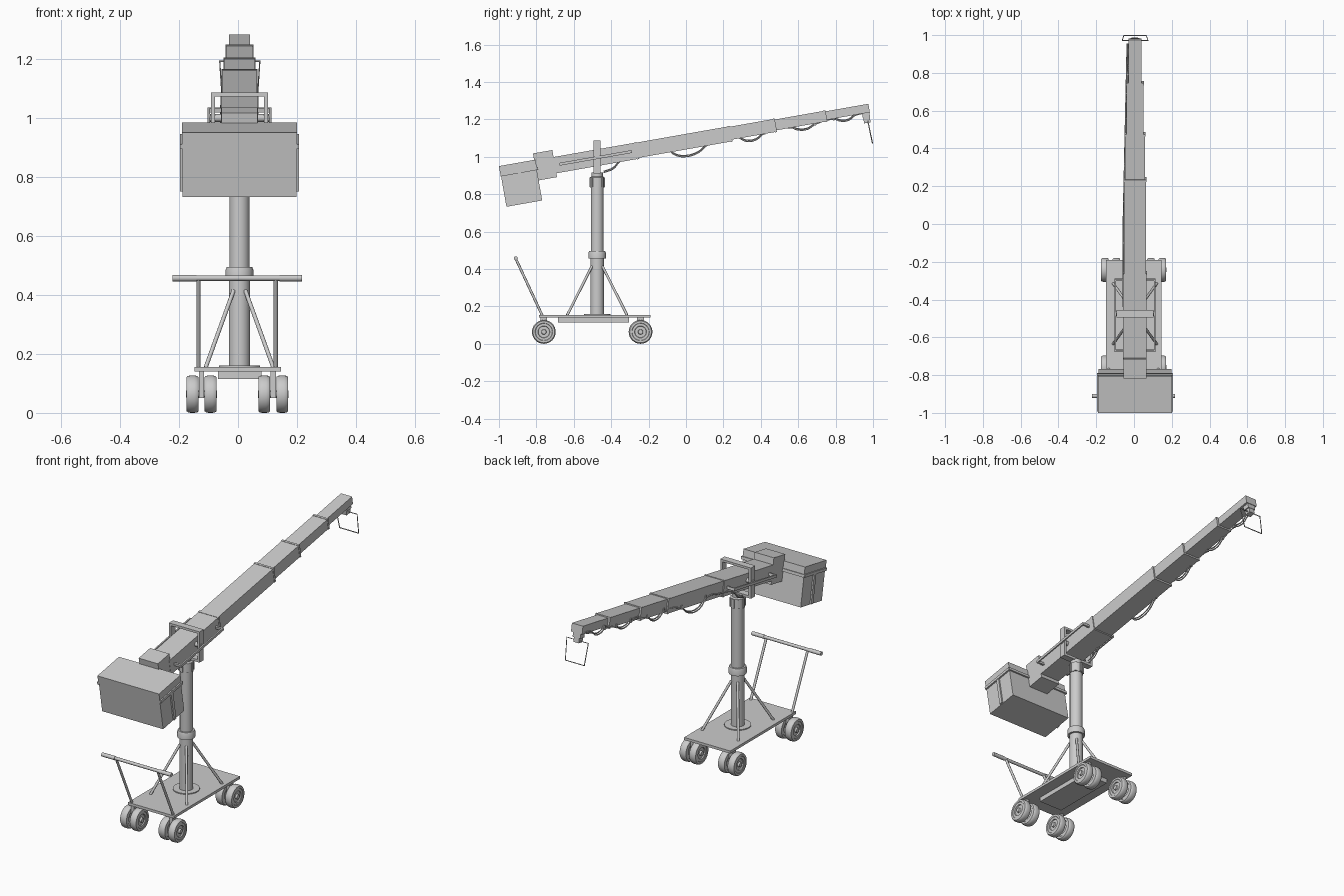
import bpy, bmesh, math
from mathutils import Vector, Matrix

if "Cube" in bpy.data.objects:
    bpy.data.objects.remove(bpy.data.objects["Cube"])

CX = 0.005                                   # mast and boom centre line
BOOM = Matrix.Translation((CX, -0.475, 1.0)) @ Matrix.Rotation(math.radians(10), 4, 'X')
I4 = Matrix.Identity(4)


def add(name, bm, smooth=False):
    bmesh.ops.recalc_face_normals(bm, faces=bm.faces)
    me = bpy.data.meshes.new(name)
    bm.to_mesh(me)
    bm.free()
    ob = bpy.data.objects.new(name, me)
    bpy.context.collection.objects.link(ob)
    if smooth:
        bpy.ops.object.select_all(action='DESELECT')
        ob.select_set(True)
        bpy.context.view_layer.objects.active = ob
        bpy.ops.object.shade_smooth_by_angle(angle=math.radians(35))
    return ob


def box(name, x, y, z, M=I4):
    """Box from (min, max) ranges, placed by matrix M."""
    bm = bmesh.new()
    bmesh.ops.create_cube(bm, size=1)
    for v in bm.verts:
        v.co = M @ Vector([(r[0] + r[1]) / 2 + c * (r[1] - r[0]) for r, c in zip((x, y, z), v.co)])
    return add(name, bm)


def lathe(name, profile, M, n=32):
    """Turn (radius, height) points round local z."""
    bm = bmesh.new()
    rings = [[bm.verts.new(M @ Vector((r * math.cos(2 * math.pi * i / n), r * math.sin(2 * math.pi * i / n), h)))
              for i in range(n)] for r, h in profile]
    for a, b in zip(rings, rings[1:]):
        for i in range(n):
            j = (i + 1) % n
            bm.faces.new((a[i], a[j], b[j], b[i]))
    bm.faces.new(rings[0])
    bm.faces.new(rings[-1])
    return add(name, bm, True)


def rod(name, a, b, r, n=12):
    a, b = Vector(a), Vector(b)
    d = b - a
    M = Matrix.Translation(a) @ d.to_track_quat('Z', 'Y').to_matrix().to_4x4()
    return lathe(name, [(r, 0), (r, d.length)], M, n)


def tube(name, pts, r, closed=False, smooth=True):
    cu = bpy.data.curves.new(name, 'CURVE')
    cu.dimensions = '3D'
    cu.bevel_depth, cu.bevel_resolution, cu.resolution_u = r, 1, 6
    sp = cu.splines.new('BEZIER' if smooth else 'POLY')
    if smooth:
        sp.bezier_points.add(len(pts) - 1)
        for p, co in zip(sp.bezier_points, pts):
            p.co = co
            p.handle_left_type = p.handle_right_type = 'AUTO'
    else:
        sp.points.add(len(pts) - 1)
        for p, co in zip(sp.points, pts):
            p.co = (*co, 1)
    sp.use_cyclic_u = closed
    cu.use_fill_caps = True
    ob = bpy.data.objects.new(name, cu)
    bpy.context.collection.objects.link(ob)
    return ob


# --- wheeled base ---
box("deck", (-0.147, 0.145), (-0.785, -0.19), (0.14, 0.155))
box("deck_underbox", (-0.067, 0.08), (-0.685, -0.305), (0.115, 0.14))
tyre = [(0.012, 0.012), (0.03, 0.012), (0.032, 0.018), (0.045, 0.018), (0.047, 0.02), (0.058, 0.02),
        (0.062, 0.015), (0.0635, 0.006)]
half = [(0.012, 0.022), (0.014, 0.012)] + tyre[1:]
wheel = half + [(r, -h) for r, h in reversed(half)]
for y in (-0.76, -0.243):
    for s in (-1, 1):
        for x in (0.091, 0.152):
            M = Matrix.Translation((s * x - 0.002, y, 0.0635)) @ Matrix.Rotation(math.pi / 2, 4, 'Y')
            lathe("wheel", wheel, M)
        rod("axle", (s * 0.07 - 0.002, y, 0.0635), (s * 0.17 - 0.002, y, 0.0635), 0.011)
        c = s * 0.1215 - 0.002
        box("caster_post", (c - 0.009, c + 0.009), (y - 0.018, y + 0.018), (0.05, 0.142))

# --- push handle ---
for x in (-0.134, 0.128):
    rod("handle_upright", (x, -0.768, 0.15), (x, -0.91, 0.455), 0.007)
rod("handle_bar", (-0.222, -0.91, 0.457), (0.217, -0.91, 0.457), 0.009)
rod("handle_grip", (-0.222, -0.91, 0.457), (-0.14, -0.91, 0.457), 0.011)
rod("handle_grip", (0.14, -0.91, 0.457), (0.217, -0.91, 0.457), 0.011)

# --- mast ---
MAST = Matrix.Translation((CX, -0.475, 0))
lathe("mast", [(0.07, 0.15), (0.07, 0.16), (0.036, 0.16), (0.036, 0.455), (0.047, 0.455), (0.047, 0.485),
               (0.043, 0.495), (0.034, 0.495), (0.034, 0.835), (0.038, 0.835), (0.038, 0.89),
               (0.03, 0.895), (0.03, 0.915)], MAST)
for k in range(8):
    R = MAST @ Matrix.Rotation(math.pi / 4 * k, 4, 'Z')
    box("mast_head_rib", (0.03, 0.042), (-0.005, 0.005), (0.837, 0.888), R)
for sx in (-1, 1):
    for sy in (-1, 1):
        rod("mast_brace", (CX + sx * 0.02, -0.475 + sy * 0.028, 0.415),
            (CX + sx * 0.115, -0.475 + sy * 0.16, 0.153), 0.007)

# --- yoke around the boom ---
for s in (-1, 1):
    x = CX + s * 0.09
    box("yoke_upright", (x - 0.007, x + 0.007), (-0.494, -0.456), (0.918, 1.086))
    rod("yoke_pivot", (CX + s * 0.05, -0.475, 1.0), (CX + s * 0.1, -0.475, 1.0), 0.013)
box("yoke_top", (CX - 0.097, CX + 0.097), (-0.494, -0.456), (1.073, 1.086))
box("yoke_bottom", (CX - 0.097, CX + 0.097), (-0.494, -0.456), (0.91, 0.924))

# --- telescopic boom: start, end, half width, half height, centre height ---
for i, (a, b, w, h, t) in enumerate([(-0.24, 0.22, 0.062, 0.044, -0.005), (0.2, 0.727, 0.059, 0.041, -0.003),
                                     (0.70, 0.97, 0.053, 0.035, 0.0), (0.95, 1.245, 0.045, 0.029, 0.002),
                                     (1.22, 1.477, 0.035, 0.023, 0.004)]):
    box(f"boom_section_{i + 1}", (-w, w), (a, b), (t - h, t + h), BOOM)
    if i < 4:
        box(f"boom_collar_{i + 1}", (-w - 0.002, w + 0.002), (b - 0.012, b), (t - h - 0.002, t + h + 0.002), BOOM)
box("boom_rear_block", (-0.061, 0.061), (-0.335, -0.23), (-0.07, 0.077), BOOM)
for s in (-1, 1):
    box("side_rail", (s * 0.104 - 0.004, s * 0.104 + 0.004), (-0.205, 0.187), (-0.012, 0.003), BOOM)
for y in (-0.205, 0.177):
    box("side_rail_end", (-0.104, 0.104), (y, y + 0.01), (-0.012, 0.003), BOOM)

# --- counterweight: two halves with lids and side straps ---
for s in (-1, 1):
    def sx(a, b):
        return tuple(sorted((s * a, s * b)))
    box("counterweight_body", sx(0, 0.193), (-0.524, -0.33), (-0.179, -0.005), BOOM)
    box("counterweight_lid", sx(0, 0.195), (-0.526, -0.328), (-0.008, 0.042), BOOM)
    box("counterweight_side_flange", sx(0.19, 0.202), (-0.526, -0.325), (-0.014, 0.002), BOOM)
    box("counterweight_side_strap", sx(0.19, 0.201), (-0.433, -0.414), (-0.176, -0.01), BOOM)
    box("counterweight_front_flange", sx(0, 0.2), (-0.331, -0.322), (-0.014, 0.002), BOOM)

# --- boom tip head and wire frame ---
box("tip_head", (-0.024, 0.024), (1.435, 1.474), (-0.045, -0.015), BOOM)
box("tip_mount", (-0.017, 0.017), (1.437, 1.472), (-0.072, -0.04), BOOM)
tube("tip_wire_frame", [(-0.062, 0.972, 1.192), (0.074, 0.972, 1.192), (0.066, 0.997, 1.072), (-0.054, 0.997, 1.072)],
     0.003, True, False)
rod("tip_frame_arm", (CX, 0.96, 1.195), (CX, 0.975, 1.192), 0.006)

# --- sagging cables along the left side of the boom ---
path = [(-0.44, 0.915), (-0.39, 0.935), (-0.345, 0.982), (-0.22, 1.02), (-0.1, 1.04), (-0.06, 1.01), (-0.01, 1.0),
        (0.06, 1.018), (0.12, 1.065), (0.27, 1.105), (0.32, 1.083), (0.37, 1.088), (0.42, 1.125), (0.56, 1.155),
        (0.60, 1.143), (0.65, 1.147), (0.69, 1.172), (0.79, 1.2), (0.83, 1.19), (0.87, 1.195), (0.9, 1.218),
        (0.955, 1.235)]
for off, dz in ((0, 0), (0.007, 0.007)):
    tube("boom_cable", [(-0.057 + off + 0.022 * max(0, y), y, z + dz) for y, z in path], 0.0035)
for y, z in ((-0.1, 1.045), (0.12, 1.07), (0.27, 1.11), (0.42, 1.13), (0.56, 1.16), (0.69, 1.178), (0.79, 1.205)):
    x = -0.054 + 0.022 * max(0, y)
    box("cable_clip", (x - 0.006, x + 0.008), (y - 0.005, y + 0.005), (z - 0.01, z + 0.012))
